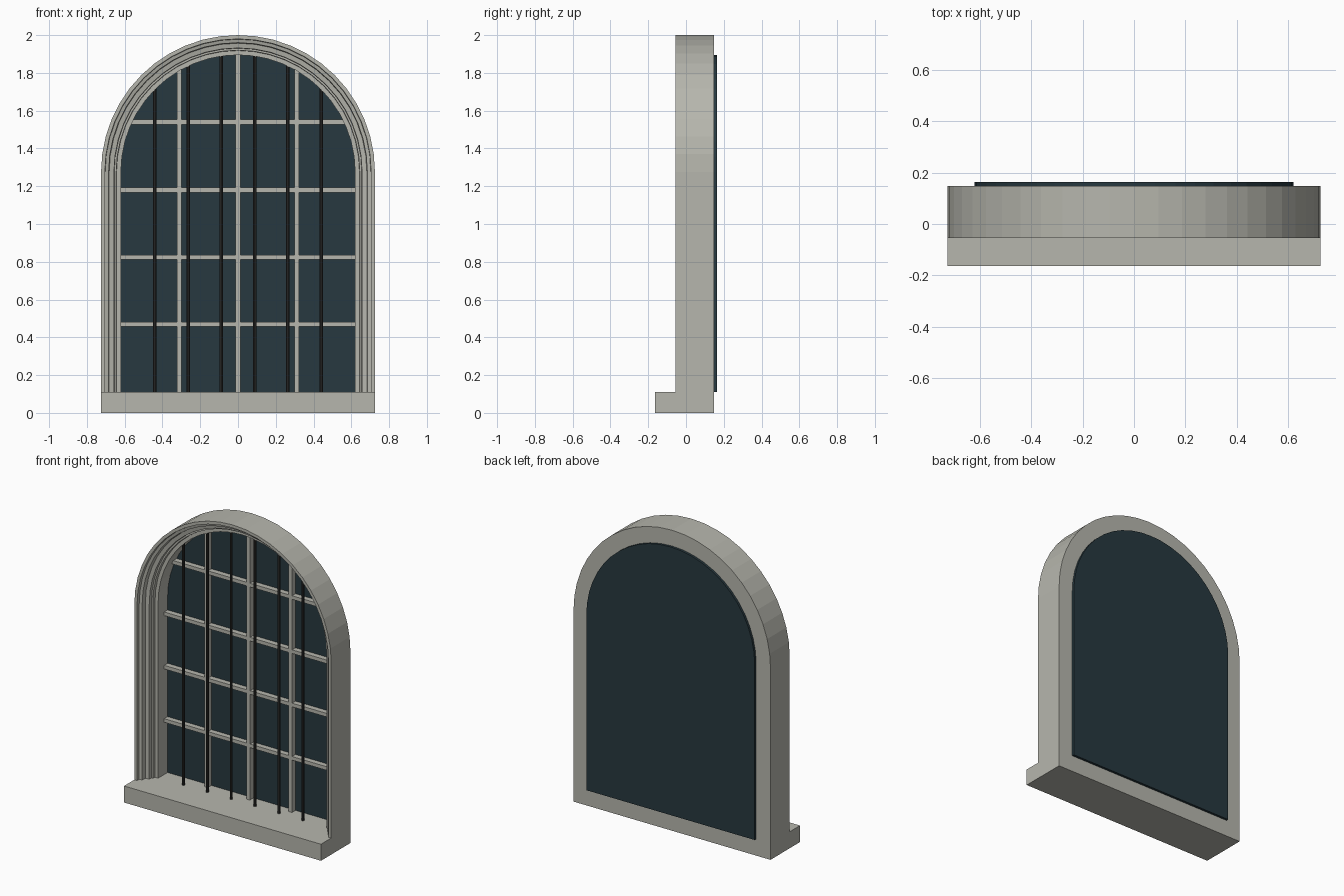
import bpy, bmesh
from math import sin, cos, pi, sqrt

if "Cube" in bpy.data.objects:
    bpy.data.objects.remove(bpy.data.objects["Cube"])

SPRING, BASE, SEG = 1.275, 0.11, 24   # arch centre height, sill top, arch facets
R_IN = 0.62


def material(name, rgb):
    m = bpy.data.materials.new(name)
    m.diffuse_color = (*rgb, 1)
    m.use_nodes = True
    m.node_tree.nodes["Principled BSDF"].inputs["Base Color"].default_value = m.diffuse_color
    return m


STONE = material("stone", (0.47, 0.47, 0.42))
GLASS = material("dark_glass", (0.02, 0.04, 0.05))
IRON = material("iron", (0.03, 0.03, 0.028))


def finish(bm, name, mat):
    bmesh.ops.recalc_face_normals(bm, faces=bm.faces)
    me = bpy.data.meshes.new(name)
    bm.to_mesh(me)
    bm.free()
    me.materials.append(mat)
    ob = bpy.data.objects.new(name, me)
    bpy.context.collection.objects.link(ob)
    return ob


def arch_path(r):
    """Points (x, z) up the right jamb, over the arch, down the left jamb."""
    arc = [(r * cos(pi * i / SEG), SPRING + r * sin(pi * i / SEG)) for i in range(SEG + 1)]
    return [(r, BASE)] + arc + [(-r, BASE)]


def box(name, lo, hi, mat):
    bm = bmesh.new()
    bmesh.ops.create_cube(bm, size=1)
    for v in bm.verts:
        v.co = [(a + b) / 2 + c * (b - a) for a, b, c in zip(lo, hi, v.co)]
    return finish(bm, name, mat)


def reach(d, r=R_IN):
    return sqrt(r * r - d * d)


# Sill
box("sill", (-0.725, -0.163, 0), (0.725, 0.147, BASE), STONE)

# Moulded frame: stepped profile (radius, y) swept along jambs and arch
profile = [(0.725, 0.147), (0.725, -0.055), (0.705, -0.055), (0.703, -0.035),
           (0.685, -0.03), (0.682, 0.0), (0.657, 0.005), (0.655, 0.025),
           (0.645, 0.025), (0.643, 0.045), (0.62, 0.045), (0.62, 0.147)]
bm = bmesh.new()
rails = [[bm.verts.new((x, y, z)) for x, z in arch_path(r)] for r, y in profile]
for a, b in zip(rails, rails[1:] + rails[:1]):
    for i in range(len(a) - 1):
        bm.faces.new((a[i], a[i + 1], b[i + 1], b[i]))
for end in (0, -1):
    bm.faces.new([r[end] for r in rails])
finish(bm, "arched_frame", STONE)

# Glass pane
bm = bmesh.new()
face = bm.faces.new([bm.verts.new((x, 0.145, z)) for x, z in arch_path(R_IN)])
ext = bmesh.ops.extrude_face_region(bm, geom=[face], use_keep_orig=True)
for v in ext["geom"]:
    if isinstance(v, bmesh.types.BMVert):
        v.co.y = 0.163
finish(bm, "glass_pane", GLASS)

# Glazing bars
W, Y0, Y1 = 0.012, 0.107, 0.147
for i, x in enumerate((-0.31, 0, 0.31)):
    box(f"vertical_muntin_{i + 1}", (x - W, Y0, BASE),
        (x + W, Y1, SPRING + reach(x) + 0.004), STONE)
for i, z in enumerate((0.47, 0.825, 1.18, 1.54)):
    half = reach(max(0, z - SPRING)) + 0.004
    box(f"horizontal_muntin_{i + 1}", (-half, Y0 + 0.002, z - W), (half, Y1, z + W), STONE)

# Round iron security bars
for i in range(6):
    x = (i - 2.5) * 0.176
    top = SPRING + reach(x) + 0.008
    bm = bmesh.new()
    bmesh.ops.create_cone(bm, cap_ends=True, segments=8, radius1=0.009, radius2=0.009,
                          depth=top - BASE)
    bmesh.ops.translate(bm, vec=(x, 0.055, (top + BASE) / 2), verts=bm.verts)
    finish(bm, f"iron_bar_{i + 1}", IRON)
